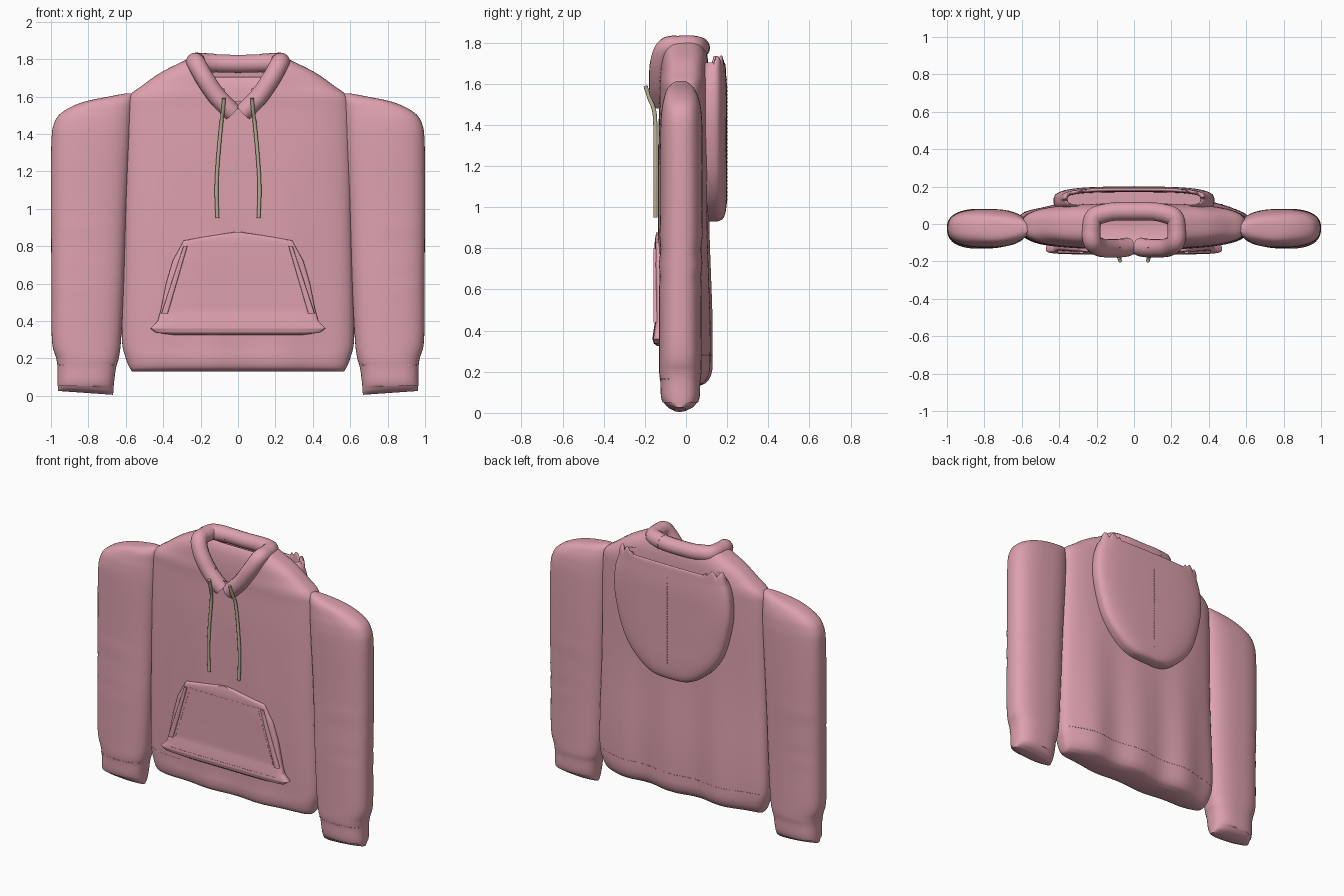
import bpy, bmesh, math
from mathutils import Vector
from mathutils.bvhtree import BVHTree

cube = bpy.data.objects.get("Cube")
if cube:
    bpy.data.objects.remove(cube)


def material(name, rgb):
    m = bpy.data.materials.new(name)
    m.use_nodes = True
    m.diffuse_color = (*rgb, 1)
    bsdf = m.node_tree.nodes["Principled BSDF"]
    bsdf.inputs["Base Color"].default_value = (*rgb, 1)
    bsdf.inputs["Roughness"].default_value = 0.8
    return m


PINK = material("dusty pink cloth", (0.72, 0.355, 0.42))
BEIGE = material("beige cord", (0.48, 0.43, 0.30))


def finish(ob, mat):
    ob.data.materials.clear()
    ob.data.materials.append(mat)
    bpy.ops.object.select_all(action='DESELECT')
    ob.select_set(True)
    bpy.context.view_layer.objects.active = ob
    bpy.ops.object.shade_smooth_by_angle(angle=math.radians(55))
    return ob


def from_bmesh(name, bm, mat=PINK):
    bmesh.ops.recalc_face_normals(bm, faces=bm.faces)
    me = bpy.data.meshes.new(name)
    bm.to_mesh(me)
    bm.free()
    ob = bpy.data.objects.new(name, me)
    bpy.context.collection.objects.link(ob)
    return finish(ob, mat)


def resample(rows, steps, smooth=True):
    """Interpolate a list of tuples, with Catmull-Rom tangents if smooth."""
    out = []
    for i in range(len(rows) - 1):
        a, b = rows[i], rows[i + 1]
        p, n = rows[max(i - 1, 0)], rows[min(i + 2, len(rows) - 1)]
        for k in range(steps):
            t = k / steps
            row = []
            for p0, a0, b0, n0 in zip(p, a, b, n):
                if smooth:
                    row.append(a0 + 0.5 * t * (b0 - p0 + t * (2 * p0 - 5 * a0 + 4 * b0 - n0
                                               + t * (3 * (a0 - b0) + n0 - p0))))
                else:
                    row.append(a0 + (b0 - a0) * t)
            out.append(row)
    return out + [list(rows[-1])]


def loft(rows, power=3, seg=64, steps=6, smooth=True, side=1, caps=(True, True), warp=None):
    """Stack rounded-box rings given as (z, x0, x1, y0, y1)."""
    bm = bmesh.new()
    rings = []
    for z, x0, x1, y0, y1 in resample(rows, steps, smooth):
        ring = []
        for i in range(seg):
            a = math.tau * i / seg
            c, s = math.cos(a), math.sin(a)
            x = (x0 + x1) / 2 + (x1 - x0) / 2 * math.copysign(abs(c) ** (2 / power), c)
            y = (y0 + y1) / 2 + (y1 - y0) / 2 * math.copysign(abs(s) ** (2 / power), s)
            co = Vector((x * side, y, z))
            ring.append(bm.verts.new(warp(co, s) if warp else co))
        rings.append(ring)
    for r, q in zip(rings, rings[1:]):
        for i in range(seg):
            j = (i + 1) % seg
            bm.faces.new((r[i], r[j], q[j], q[i]))
    for use, ring in zip(caps, (rings[0], rings[-1])):
        if use:
            bm.faces.new(ring)
    return bm


def tube(name, points, radius, mat, steps=8):
    cu = bpy.data.curves.new(name, 'CURVE')
    cu.dimensions = '3D'
    cu.bevel_depth = radius
    cu.bevel_resolution = 5
    cu.use_fill_caps = True
    pts = resample(points, steps)
    sp = cu.splines.new('POLY')
    sp.points.add(len(pts) - 1)
    for p, co in zip(sp.points, pts):
        p.co = (*co, 1)
    ob = bpy.data.objects.new(name, cu)
    bpy.context.collection.objects.link(ob)
    bpy.ops.object.select_all(action='DESELECT')
    ob.select_set(True)
    bpy.context.view_layer.objects.active = ob
    bpy.ops.object.convert(target='MESH')
    return finish(bpy.context.view_layer.objects.active, mat)


# Torso: vertical folds that fade upward, then a V opening at the neck
def drape(co, s):
    fade = max(0, 1 - co.z / 1.3)
    amp = 0.016 if s > 0 else 0.008
    co.y += amp * fade * math.sin(co.x * 17 + 0.8) * abs(s)
    return co


torso_rows = [(0.13, -.565, .565, -.075, .05), (0.15, -.58, .58, -.11, .09),
              (0.2, -.60, .60, -.125, .115), (0.29, -.62, .62, -.125, .12),
              (0.5, -.62, .62, -.13, .12), (0.9, -.61, .61, -.135, .11),
              (1.3, -.605, .605, -.135, .11), (1.52, -.60, .60, -.13, .11),
              (1.6, -.585, .585, -.13, .11), (1.66, -.51, .51, -.125, .11),
              (1.73, -.41, .41, -.12, .105), (1.8, -.27, .27, -.11, .09)]
bm = loft(torso_rows, power=3, seg=128, steps=7, caps=(True, False), warp=drape)
opening = []
for f in bm.faces:
    c = f.calc_center_median()
    if c.y < -0.03 and c.z > 1.54 and abs(c.x) < (c.z - 1.53) * 0.85:
        opening.append(f)
bmesh.ops.delete(bm, geom=opening, context='FACES')
torso = from_bmesh("torso", bm)


# Sleeves with creases at the elbow and gathered cuffs
def crease(co, s):
    if 0.56 < co.z < 0.94:
        env = math.sin((co.z - 0.56) / 0.38 * math.pi)
        co.y += 0.007 * env * s * math.sin(co.z * 48 + abs(co.x) * 4)
    if co.z < 0.05:
        co.z += 0.07 * (abs(co.x) - 0.665)
    return co


sleeve_rows = [(0.005, .668, .963, -.06, .0), (0.025, .666, .963, -.095, .04),
               (0.07, .663, .965, -.12, .065), (0.15, .652, .965, -.125, .07),
               (0.2, .638, .972, -.13, .075), (0.3, .625, .995, -.13, .075),
               (0.6, .61, .997, -.13, .075), (1.0, .595, 1.0, -.125, .08),
               (1.35, .575, .998, -.125, .08), (1.46, .57, .982, -.12, .075),
               (1.52, .567, .935, -.11, .065), (1.57, .563, .83, -.095, .045),
               (1.6, .563, .69, -.07, .02), (1.615, .565, .61, -.045, -.005)]
sleeves = []
for side, label in ((1, "left"), (-1, "right")):
    sleeves.append(from_bmesh(label + "_sleeve", loft(sleeve_rows, 2.6, side=side, warp=crease)))


# Hanging hood: an open pouch with a frayed rim at the corners
def fray(co, s):
    if co.z > 1.67 and abs(co.x) > 0.27 and s > 0:
        co.z += 0.035 * abs(math.sin(co.x * 55))
    return co


hood_rows = [(0.93, -.06, .06, .09, .15), (0.945, -.14, .14, .07, .18),
             (0.99, -.22, .22, .05, .195), (1.08, -.31, .31, .05, .2),
             (1.2, -.375, .375, .05, .2), (1.4, -.425, .425, .05, .2),
             (1.55, -.425, .425, .05, .2), (1.65, -.40, .40, .06, .195),
             (1.7, -.37, .37, .08, .19), (1.69, -.355, .355, .09, .175),
             (1.6, -.36, .36, .09, .17)]
hood = from_bmesh("hood", loft(hood_rows, 3.2, seg=96, warp=fray))

# Neck band: both sides of the V and the rolled back of the neck
half = [(.03, -.122, 1.515), (.065, -.128, 1.55), (.12, -.13, 1.61), (.18, -.125, 1.70),
        (.222, -.095, 1.775), (.228, -.03, 1.784), (.21, .04, 1.784), (.12, .065, 1.778)]
for side, label in ((1, "left"), (-1, "right")):
    tube(label + "_neck_band", [(x * side, y, z) for x, y, z in half], 0.05, PINK)
tube("back_neck_roll", [(-.21, .04, 1.784), (-.12, .065, 1.778), (0, .068, 1.775),
                        (.12, .065, 1.778), (.21, .04, 1.784)], 0.049, PINK)

# Front pocket with a flared lower hem and two slanted hand openings
pocket_rows = [(0.325, -.34, .34, -.14, -.10), (0.338, -.44, .44, -.157, -.10),
               (0.36, -.47, .47, -.163, -.10), (0.4, -.43, .43, -.158, -.10),
               (0.45, -.415, .415, -.15, -.10), (0.6, -.385, .385, -.15, -.10),
               (0.72, -.35, .35, -.152, -.10), (0.83, -.29, .29, -.152, -.10),
               (0.85, -.18, .18, -.15, -.10), (0.877, -.01, .01, -.145, -.10)]
pocket = from_bmesh("front_pocket", loft(pocket_rows, 5, smooth=False))
for side, label in ((1, "left"), (-1, "right")):
    welt = [(0.44, .375, .41, -.158, -.12), (0.8, .27, .292, -.158, -.12)]
    from_bmesh(label + "_pocket_welt", loft(welt, 5, seg=24, side=side, smooth=False))

# Drawstrings
cord = [(.075, -.197, 1.59), (.08, -.178, 1.53), (.09, -.152, 1.45), (.108, -.148, 1.25),
        (.115, -.148, 1.1), (.11, -.148, .95)]
for side, label in ((1, "left"), (-1, "right")):
    tube(label + "_drawstring", [(x * side, y, z) for x, y, z in cord], 0.01, BEIGE)


# Stitch lines: tiny dashes laid on the cloth along an x-z line
def stitches(name, target, start, end, front=True):
    tree = BVHTree.FromObject(target, bpy.context.evaluated_depsgraph_get())
    a, b = Vector((start[0], 0, start[1])), Vector((end[0], 0, end[1]))
    look = Vector((0, 1 if front else -1, 0))
    angle = math.atan2(b.z - a.z, b.x - a.x)
    count = int((b - a).length / 0.018)
    bm = bmesh.new()
    for i in range(count + 1):
        hit = tree.ray_cast(a.lerp(b, i / count) - look, look)[0]
        if hit is None:
            continue
        new = bmesh.ops.create_cube(bm, size=1)["verts"]
        bmesh.ops.scale(bm, vec=(0.009, 0.004, 0.004), verts=new)
        for v in new:
            x, z = v.co.x, v.co.z
            v.co.x = x * math.cos(angle) - z * math.sin(angle)
            v.co.z = x * math.sin(angle) + z * math.cos(angle)
            v.co += hit
    from_bmesh(name, bm)


bpy.context.view_layer.update()
stitches("pocket_top_stitch", pocket, (-.25, .8), (.25, .8))
stitches("pocket_hem_stitch", pocket, (-.38, .375), (.38, .375))
stitches("front_hem_stitch", torso, (-.58, .285), (-.35, .285))
stitches("back_hem_stitch", torso, (-.58, .28), (.58, .28), front=False)
stitches("hood_seam_stitch", hood, (0, 1.02), (0, 1.62), front=False)
for side, label, sleeve in ((1, "left", sleeves[0]), (-1, "right", sleeves[1])):
    stitches(label + "_pocket_stitch", pocket, (.25 * side, .8), (.36 * side, .45))
    stitches(label + "_cuff_stitch", sleeve, (.67 * side, .165), (.95 * side, .165))
